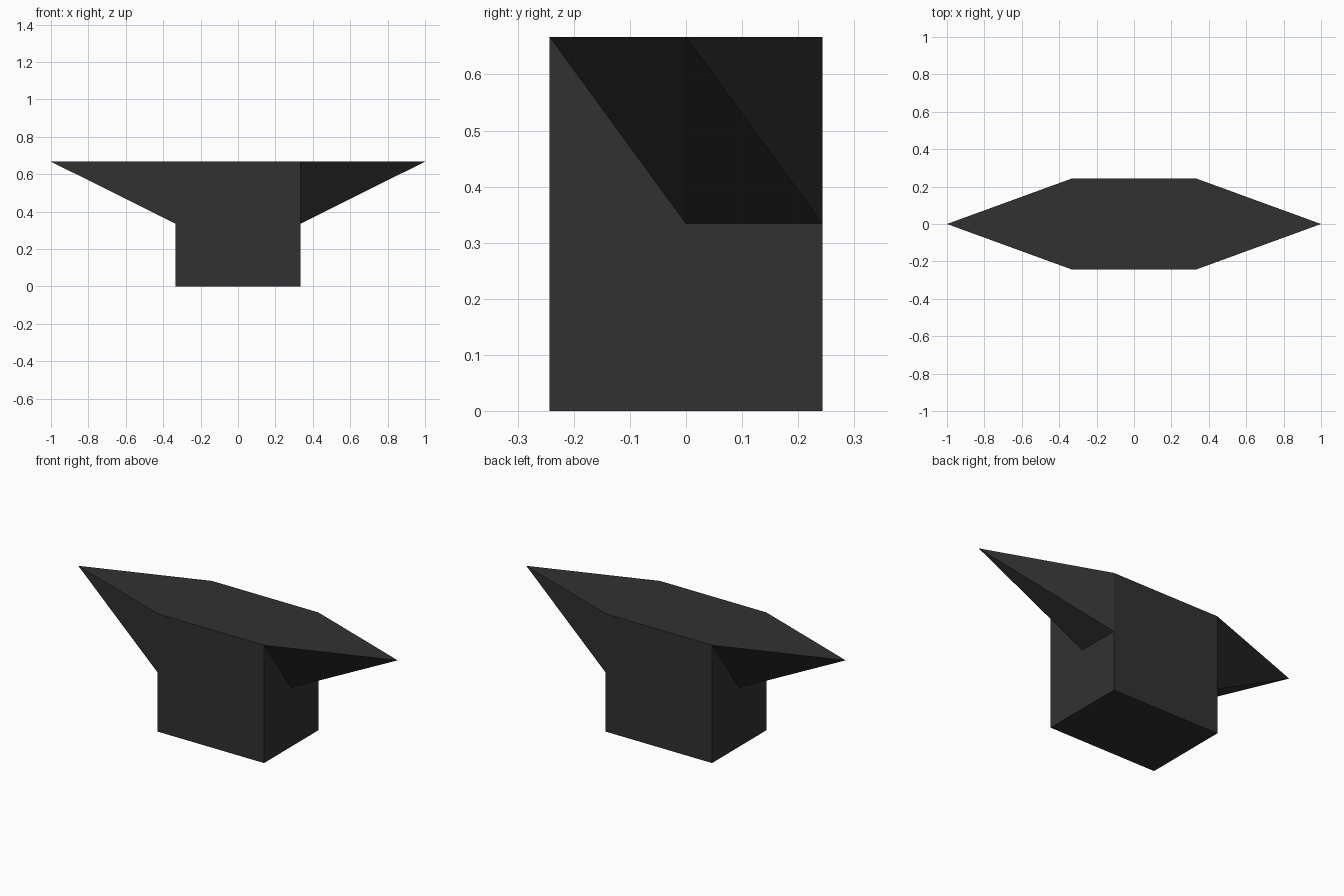
import bpy, bmesh
from mathutils import Matrix

if "Cube" in bpy.data.objects:
    bpy.data.objects.remove(bpy.data.objects["Cube"])

W, D, H = 0.333, 0.243, 0.667   # half width, half depth, height of the block
MID = 0.334                     # underside of the horns

dark = bpy.data.materials.new("dark_iron")
dark.diffuse_color = (0.031, 0.031, 0.031, 1)
dark.use_nodes = True
dark.node_tree.nodes["Principled BSDF"].inputs["Base Color"].default_value = dark.diffuse_color


def finish(bm, name):
    bmesh.ops.recalc_face_normals(bm, faces=bm.faces)
    mesh = bpy.data.meshes.new(name)
    bm.to_mesh(mesh)
    bm.free()
    mesh.materials.append(dark)
    obj = bpy.data.objects.new(name, mesh)
    bpy.context.collection.objects.link(obj)


# Central block
bm = bmesh.new()
bmesh.ops.create_cube(bm, size=1, matrix=Matrix.Translation((0, 0, H / 2))
                      @ Matrix.Diagonal((2 * W, 2 * D, H, 1)))
finish(bm, "block")

# Pointed horns: the left one is the right one turned half round
for s, name in ((1, "right_horn"), (-1, "left_horn")):
    bm = bmesh.new()
    base = [bm.verts.new((s * W, s * y, z))
            for y, z in ((-D, H), (D, H), (D, MID), (0, MID))]
    tip = bm.verts.new((s, 0, H))
    for i in range(4):
        bm.faces.new((base[i], base[(i + 1) % 4], tip))
    bm.faces.new(base)
    finish(bm, name)
